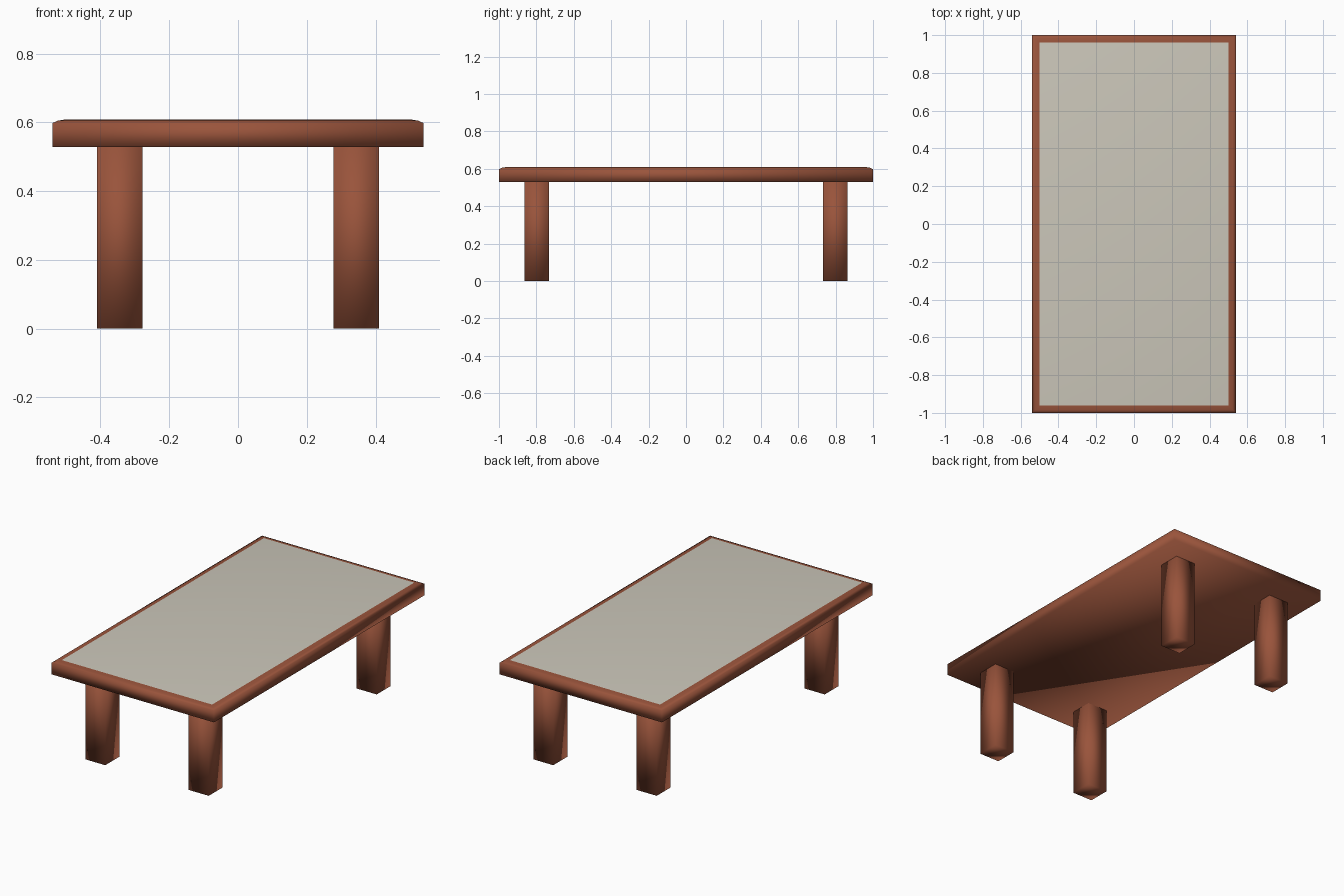
import bpy, bmesh

if "Cube" in bpy.data.objects:
    bpy.data.objects.remove(bpy.data.objects["Cube"])


def material(name, rgb):
    m = bpy.data.materials.new(name)
    m.diffuse_color = (*rgb, 1.0)
    m.use_nodes = True
    m.node_tree.nodes["Principled BSDF"].inputs["Base Color"].default_value = m.diffuse_color
    return m


wood = material("reddish brown wood", (0.32, 0.088, 0.044))
inlay = material("pale stone inlay", (0.60, 0.57, 0.49))


def stack(name, rings, mats):
    """Closed solid from stacked rectangles (x0, x1, y0, y1, z), smooth shaded."""
    bm = bmesh.new()
    loops = []
    for x0, x1, y0, y1, z in rings:
        loops.append([bm.verts.new((x, y, z))
                      for x, y in ((x0, y0), (x1, y0), (x1, y1), (x0, y1))])
    for a, b in zip(loops, loops[1:]):
        for i in range(4):
            j = (i + 1) % 4
            bm.faces.new((a[i], a[j], b[j], b[i]))
    bm.faces.new(loops[0][::-1])
    top = bm.faces.new(loops[-1])
    for f in bm.faces:
        f.smooth = True
    if len(mats) > 1:
        top.material_index = 1
    mesh = bpy.data.meshes.new(name)
    bm.to_mesh(mesh)
    bm.free()
    for m in mats:
        mesh.materials.append(m)
    ob = bpy.data.objects.new(name, mesh)
    bpy.context.collection.objects.link(ob)
    return ob


# Table top: slab with a shallow bevelled rim around the pale inlay
hx, hy = 0.54, 1.0
profile = [(0.0, 0.528), (0.0, 0.598), (0.016, 0.605), (0.04, 0.609)]
stack("table_top", [(-hx + d, hx - d, -hy + d, hy - d, z) for d, z in profile],
      [wood, inlay])

# Four square legs
cx, cy, h = 0.344, 0.798, 0.0665
for sy, fb in ((-1, "front"), (1, "back")):
    for sx, lr in ((-1, "left"), (1, "right")):
        x, y = sx * cx, sy * cy
        stack(f"{fb}_{lr}_leg",
              [(x - h, x + h, y - h, y + h, z) for z in (0.0, 0.535)], [wood])
